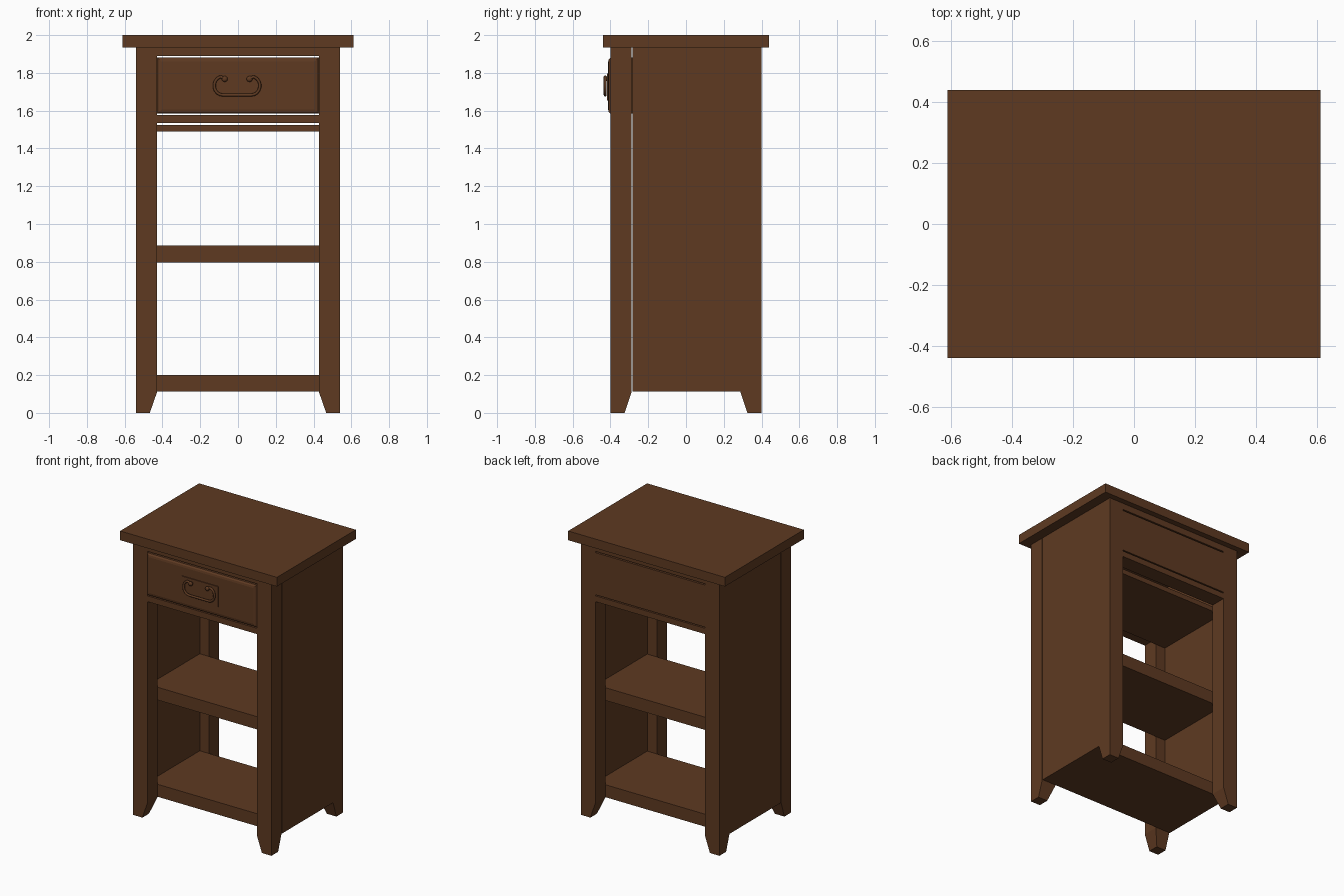
import bpy, bmesh, math
from mathutils import Vector

if "Cube" in bpy.data.objects:
    bpy.data.objects.remove(bpy.data.objects["Cube"])

wood = bpy.data.materials.new("brown wood")
wood.diffuse_color = (0.112, 0.042, 0.0155, 1)
wood.use_nodes = True
wood.node_tree.nodes["Principled BSDF"].inputs["Base Color"].default_value = wood.diffuse_color


def mesh_object(name, bm):
    bmesh.ops.recalc_face_normals(bm, faces=bm.faces)
    me = bpy.data.meshes.new(name)
    bm.to_mesh(me)
    bm.free()
    me.materials.append(wood)
    ob = bpy.data.objects.new(name, me)
    bpy.context.collection.objects.link(ob)
    return ob


def loft(name, rings):
    """Closed solid through a list of equal-length point rings."""
    bm = bmesh.new()
    vs = [[bm.verts.new(p) for p in r] for r in rings]
    n = len(vs[0])
    bm.faces.new(vs[0])
    bm.faces.new(vs[-1])
    for a, b in zip(vs, vs[1:]):
        for i in range(n):
            j = (i + 1) % n
            bm.faces.new((a[i], a[j], b[j], b[i]))
    return mesh_object(name, bm)


def rect_z(x0, x1, y0, y1, z):
    return [(x0, y0, z), (x1, y0, z), (x1, y1, z), (x0, y1, z)]


def rect_y(x0, x1, z0, z1, y):
    return [(x0, y, z0), (x1, y, z0), (x1, y, z1), (x0, y, z1)]


def box(name, x0, x1, y0, y1, z0, z1):
    return loft(name, [rect_z(x0, x1, y0, y1, z0), rect_z(x0, x1, y0, y1, z1)])


# table top
box("table_top", -0.612, 0.612, -0.44, 0.44, 1.935, 2.0)

# four legs with feet tapered on the inner sides
for sx in (-1, 1):
    for sy, side in ((-1, "front"), (1, "back")):
        def ring(x, y, z):
            return rect_z(sx * 0.541, sx * x, sy * 0.40, sy * y, z)
        loft(side + "_leg", [ring(0.467, 0.325, 0), ring(0.428, 0.288, 0.112),
                             ring(0.428, 0.288, 1.935)])
    # side panel: narrow gap at the front leg, flush with the back leg
    box("side_panel", *sorted((sx * 0.50, sx * 0.541)), -0.282, 0.288, 0.112, 1.935)

# shelves and the board under the drawer
for name, z0, z1 in (("bottom_shelf", 0.112, 0.20), ("middle_shelf", 0.795, 0.885),
                     ("drawer_board", 1.49, 1.525)):
    box(name, -0.50, 0.50, -0.282, 0.288, z0, z1)

# rails above and below the drawer, front and back
for y0, y1, side in ((-0.40, -0.288, "front"), (0.288, 0.40, "back")):
    box(side + "_top_rail", -0.428, 0.428, y0, y1, 1.89, 1.935)
    box(side + "_lower_rail", -0.428, 0.428, y0, y1, 1.535, 1.576)
box("back_panel", -0.428, 0.428, 0.288, 0.40, 1.584, 1.881)

# drawer front with a raised bevelled field
loft("drawer_front", [rect_y(-0.427, 0.427, 1.584, 1.881, -0.27),
                      rect_y(-0.427, 0.427, 1.584, 1.881, -0.40),
                      rect_y(-0.418, 0.418, 1.593, 1.872, -0.409),
                      rect_y(-0.405, 0.405, 1.606, 1.859, -0.412)])

# handle plate
box("handle_plate", -0.148, 0.138, -0.418, -0.41, 1.655, 1.798)

# bail handle: a rounded loop open at the top, ending at two knobs
cx, hy = -0.005, -0.428
half = [(0.066, 1.768), (0.085, 1.779)]
for i in range(9):
    a = math.radians(70 - 20 * i)
    half.append((0.076 + 0.045 * math.cos(a), 1.732 + 0.049 * math.sin(a)))
path = [(x, z) for x, z in half] + [(-x, z) for x, z in reversed(half)]
pts = [Vector((cx + x, hy, z)) for x, z in path]
rings = []
for i, p in enumerate(pts):
    t = (pts[min(i + 1, len(pts) - 1)] - pts[max(i - 1, 0)]).normalized()
    side = t.cross(Vector((0, 1, 0)))
    rings.append([p + 0.008 * (math.cos(k * math.pi / 4) * side
                               + math.sin(k * math.pi / 4) * Vector((0, 1, 0)))
                  for k in range(8)])
bail = loft("bail_handle", rings)

# handle knobs
knobs = []
for sx in (-1, 1):
    x, z = cx + sx * 0.066, 1.768
    prof = [(0.012, -0.41), (0.012, -0.424), (0.016, -0.428), (0.014, -0.434), (0.006, -0.438)]
    knobs.append(loft("handle_knob", [
        [(x + r * math.cos(k * math.pi / 6), y, z + r * math.sin(k * math.pi / 6))
         for k in range(12)] for r, y in prof]))

# smooth the metal parts
for ob in [bail] + knobs:
    bpy.ops.object.select_all(action='DESELECT')
    ob.select_set(True)
    bpy.context.view_layer.objects.active = ob
    bpy.ops.object.shade_smooth_by_angle(angle=math.radians(50))
